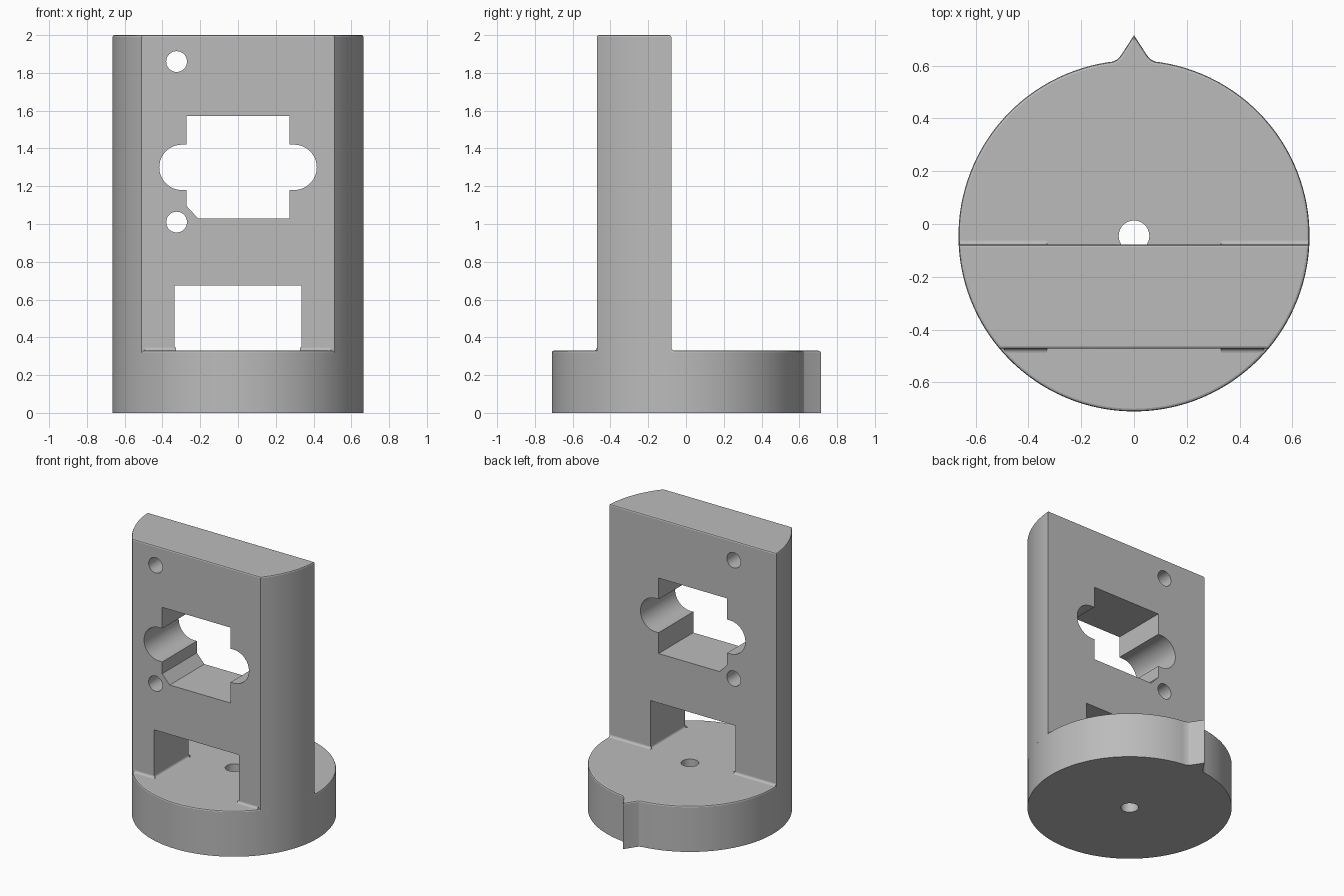
import bpy, bmesh
from math import sin, cos, asin, pi, radians, sqrt

cube = bpy.data.objects.get("Cube")
if cube:
    bpy.data.objects.remove(cube, do_unlink=True)

R, CY = 0.665, -0.045            # main radius and centre
BASE_H, TOP = 0.33, 2.0
FRONT, BACK = -0.472, -0.078     # wall faces
WIN_X, WIN_TOP = 0.337, 0.675
SOFT, FILLET = 0.01, 0.016

grey = bpy.data.materials.new("plain grey")
grey.use_nodes = True
grey.diffuse_color = (0.5, 0.5, 0.5, 1)
grey.node_tree.nodes["Principled BSDF"].inputs["Base Color"].default_value = (0.5, 0.5, 0.5, 1)


def arc(cx, cy, r, start, end, steps):
    return [(cx + r * cos(start + (end - start) * i / steps),
             cy + r * sin(start + (end - start) * i / steps)) for i in range(steps + 1)]


def prism(name, outline, lo, hi, axis, soften_top=False):
    """Extrude a 2D outline along an axis, optionally rounding the top rim."""
    place = {"X": lambda p, h: (h, p[0], p[1]),
             "Y": lambda p, h: (p[0], h, p[1]),
             "Z": lambda p, h: (p[0], p[1], h)}[axis]
    bm = bmesh.new()
    low = [bm.verts.new(place(p, lo)) for p in outline]
    high = [bm.verts.new(place(p, hi)) for p in outline]
    bm.faces.new(low)
    bm.faces.new(high)
    n = len(outline)
    for i in range(n):
        j = (i + 1) % n
        bm.faces.new((low[i], low[j], high[j], high[i]))
    bmesh.ops.recalc_face_normals(bm, faces=bm.faces[:])
    if soften_top:
        rim = [e for e in bm.edges if all(abs(v.co.z - hi) < 1e-5 for v in e.verts)]
        bmesh.ops.bevel(bm, geom=rim, offset=SOFT, segments=2, profile=0.5, affect='EDGES')
    mesh = bpy.data.meshes.new(name)
    bm.to_mesh(mesh)
    bm.free()
    mesh.materials.append(grey)
    obj = bpy.data.objects.new(name, mesh)
    bpy.context.collection.objects.link(obj)
    return obj


def activate(obj):
    bpy.ops.object.select_all(action='DESELECT')
    obj.select_set(True)
    bpy.context.view_layer.objects.active = obj


def cut(target, cutter):
    cutter.hide_render = True
    mod = target.modifiers.new("cut", 'BOOLEAN')
    mod.operation, mod.solver, mod.object = 'DIFFERENCE', 'EXACT', cutter
    activate(target)
    bpy.ops.object.modifier_apply(modifier=mod.name)
    bpy.data.objects.remove(cutter, do_unlink=True)


# Round base with a pointer at the back
flank = [(0.08, 0.615), (0.062, 0.624), (0.05, 0.638)]
gap = asin(0.1 / R)
outline = arc(0, CY, R, pi / 2 + gap, 5 * pi / 2 - gap, 120)
outline += flank + [(0, 0.715)] + [(-x, y) for x, y in reversed(flank)]
base = prism("base", outline, 0, BASE_H, "Z", True)
cut(base, prism("shaft_cutter", arc(0, CY, 0.058, 0, 2 * pi, 40)[:-1], -0.1, 0.5, "Z"))

# Upright wall, a slice of the same cylinder
a, b = asin((FRONT - CY) / R), asin((BACK - CY) / R)
side = arc(0, CY, R, a, b, 14)
wall = prism("upright_wall", side + [(-x, y) for x, y in reversed(side)],
             BASE_H - SOFT, TOP, "Z", True)

# Main opening with a rounded lobe on each side and one clipped corner
S, MID, LOBE = 0.272, 1.3, 0.12
opening = [(S, MID - LOBE)] + arc(0.297, MID, LOBE, -pi / 2, pi / 2, 24)
opening += [(S, MID + LOBE), (S, 1.572), (-S, 1.572), (-S, MID + LOBE)]
opening += arc(-0.297, MID, LOBE, pi / 2, 3 * pi / 2, 24)
opening += [(-S, MID - LOBE), (-S, 1.095), (-0.212, 1.03), (S, 1.03)]
cut(wall, prism("opening_cutter", opening, -1, 0.5, "Y"))

# Screw holes and lower window
for z in (1.86, 1.01):
    cut(wall, prism("screw_cutter", arc(-0.325, z, 0.055, 0, 2 * pi, 40)[:-1], -1, 0.5, "Y"))
window = [(-WIN_X, 0.1), (WIN_X, 0.1), (WIN_X, WIN_TOP), (-WIN_X, WIN_TOP)]
cut(wall, prism("window_cutter", window, -1, 0.5, "Y"))


def fillet(name, at, out, lo, hi, axis):
    """Concave strip where an upright face meets the base."""
    curve = arc(FILLET, FILLET, FILLET, pi, 3 * pi / 2, 5)
    pts = [(at + out * u, BASE_H + v) for u, v in curve]
    pts.append((at - out * 0.005, BASE_H - 0.005))
    return prism(name, pts, lo, hi, axis)


# Fillets at the foot of the wall
parts = [base, wall]
for s, tag in ((1, "left"), (-1, "right")):
    for face, out, where in ((FRONT, -1, "front"), (BACK, 1, "back")):
        reach = sqrt(R * R - (face + out * FILLET - CY) ** 2) - 0.004
        lo, hi = sorted((s * (WIN_X - FILLET / 2), s * reach))
        parts.append(fillet(f"{where}_{tag}_fillet", face, out, lo, hi, "X"))
    parts.append(fillet(f"window_{tag}_fillet", s * WIN_X, -s, FRONT, BACK, "Y"))

for obj in parts:
    activate(obj)
    bpy.ops.object.shade_smooth_by_angle(angle=radians(20))
